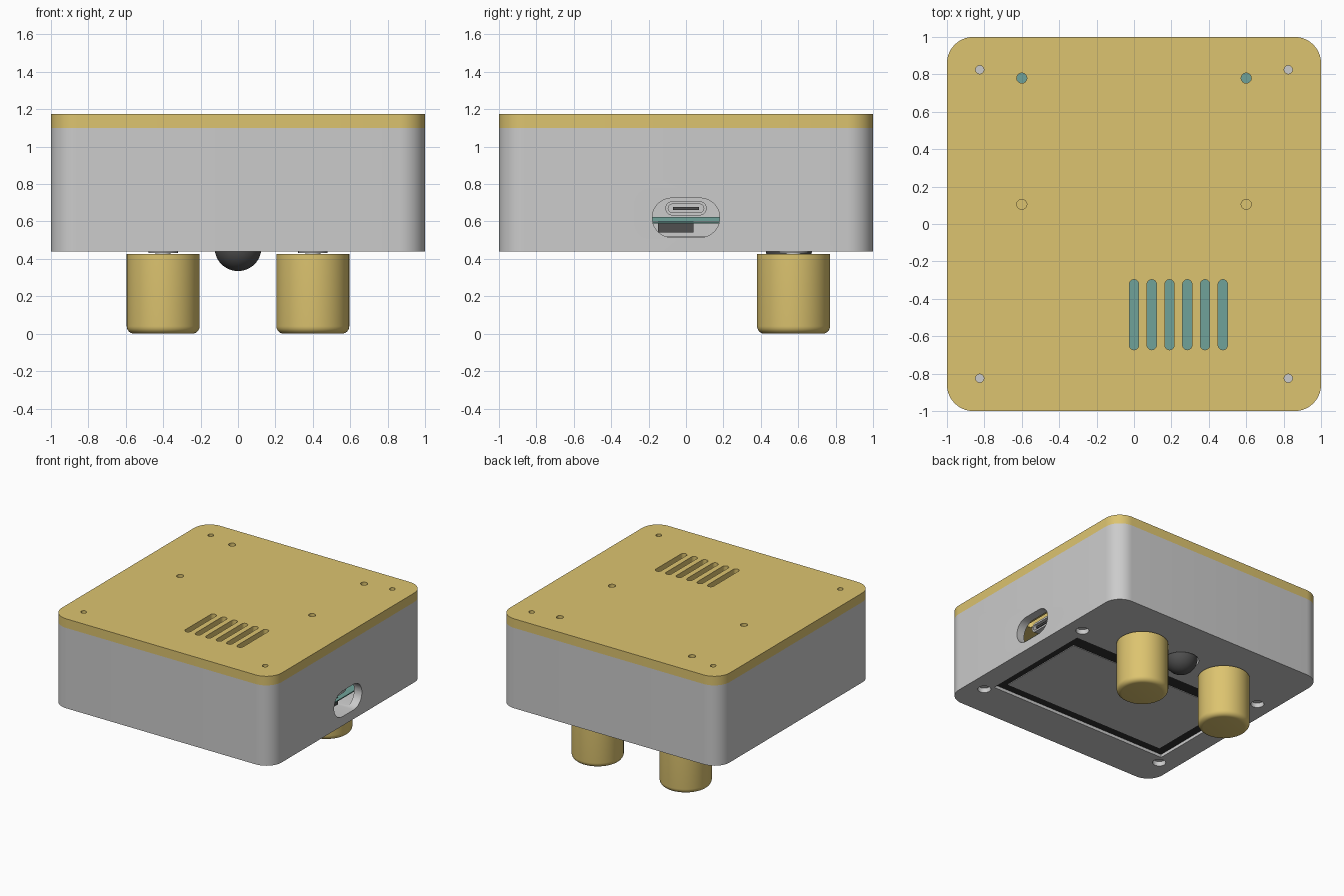
import bpy, bmesh, math

if "Cube" in bpy.data.objects:
    bpy.data.objects.remove(bpy.data.objects["Cube"])

def material(name, col):
    m = bpy.data.materials.new(name)
    m.diffuse_color = (*col, 1)
    m.use_nodes = True
    m.node_tree.nodes["Principled BSDF"].inputs["Base Color"].default_value = m.diffuse_color
    return m

YELLOW = material("yellow", (0.72, 0.55, 0.16))
BLACK = material("black", (0.03, 0.03, 0.03))
DARK = material("dark_grey", (0.08, 0.08, 0.08))
TEAL = material("teal", (0.16, 0.36, 0.32))

def finish(name, bm, mat):
    bmesh.ops.recalc_face_normals(bm, faces=bm.faces)
    me = bpy.data.meshes.new(name)
    bm.to_mesh(me)
    bm.free()
    ob = bpy.data.objects.new(name, me)
    bpy.context.collection.objects.link(ob)
    if mat:
        me.materials.append(mat)
    return ob

def prism(name, w, d, r, lo, hi, u=0, v=0, mat=None, axis='Z', seg=10):
    """Rounded rectangle extruded along z (or along x, with u=y and v=z)."""
    pts = []
    for i, (sx, sy) in enumerate([(1, 1), (-1, 1), (-1, -1), (1, -1)]):
        cx, cy = u + sx * (w / 2 - r), v + sy * (d / 2 - r)
        steps = seg + 1 if r > 0 else 1
        for k in range(steps):
            a = math.pi / 2 * (i + k / seg)
            pts.append((cx + r * math.cos(a), cy + r * math.sin(a)))
    bm = bmesh.new()
    place = (lambda p, h: (h, *p)) if axis == 'X' else (lambda p, h: (*p, h))
    a = [bm.verts.new(place(p, lo)) for p in pts]
    b = [bm.verts.new(place(p, hi)) for p in pts]
    bm.faces.new(a[::-1])
    bm.faces.new(b)
    for i in range(len(pts)):
        j = (i + 1) % len(pts)
        bm.faces.new((a[i], a[j], b[j], b[i]))
    bmesh.ops.remove_doubles(bm, verts=bm.verts, dist=1e-5)
    return finish(name, bm, mat)

def lathe(name, profile, x, y, mat=None, seg=48):
    """Closed solid of revolution from (radius, z) points."""
    bm = bmesh.new()
    rings = [[bm.verts.new((x + r * math.cos(2 * math.pi * k / seg),
                            y + r * math.sin(2 * math.pi * k / seg), z))
              for k in range(seg)] for r, z in profile]
    for a, b in zip(rings, rings[1:]):
        for k in range(seg):
            j = (k + 1) % seg
            bm.faces.new((a[k], a[j], b[j], b[k]))
    bm.faces.new(rings[0][::-1])
    bm.faces.new(rings[-1])
    return finish(name, bm, mat)

def rod(name, r, lo, hi, x, y, mat=None):
    return lathe(name, [(r, lo), (r, hi)], x, y, mat, 32)

def cut(ob, cutters):
    bpy.context.view_layer.objects.active = ob
    for c in cutters:
        c.hide_render = True
        m = ob.modifiers.new("cut", 'BOOLEAN')
        m.operation, m.solver, m.object = 'DIFFERENCE', 'EXACT', c
        bpy.ops.object.modifier_apply(modifier=m.name)
        bpy.data.objects.remove(c)

corners = [(sx * 0.825, sy * 0.825) for sx in (-1, 1) for sy in (-1, 1)]
screen_mounts = [(s * 0.86, y) for s in (-1, 1) for y in (-0.73, 0.42)]
KNOB_Y = 0.575

# Case: hollow box with screen window, port, screw and control openings
case = prism("case", 2, 2, 0.14, 0.44, 1.10)
cut(case, [prism("c", 1.86, 1.86, 0.08, 0.52, 1.3),
           prism("c", 1.64, 0.97, 0, 0.3, 0.6, 0, -0.175),
           prism("c", 0.36, 0.21, 0.104, 0.8, 1.2, 0, 0.62, axis='X'),
           rod("c", 0.135, 0.3, 0.6, 0, 0.55)]
    + [rod("c", 0.09, 0.3, 0.6, s * 0.4, KNOB_Y) for s in (-1, 1)]
    + [rod("c", 0.05, 0.3, 0.6, x, y) for x, y in screen_mounts])

# Lid with vents, screw holes and board mounting holes
lid = prism("lid", 2, 2, 0.14, 1.10, 1.175, mat=YELLOW)
cut(lid, [prism("c", 0.05, 0.375, 0.0249, 1, 1.3, i * 0.095, -0.485) for i in range(6)]
    + [rod("c", 0.022, 1, 1.3, x, y) for x, y in corners]
    + [rod("c", 0.027, 1, 1.3, s * 0.6, 0.78) for s in (-1, 1)]
    + [rod("c", 0.027, 1.13, 1.3, s * 0.6, 0.105) for s in (-1, 1)])

# Corner posts that take the lid screws
for x, y in corners:
    rod("lid_post", 0.08, 0.52, 1.10, x, y)

# Screen and its fixing screws
prism("screen_bezel", 1.66, 0.99, 0, 0.465, 0.51, 0, -0.175, BLACK)
prism("screen_panel", 1.49, 0.77, 0, 0.46, 0.5, 0, -0.205)
for x, y in screen_mounts:
    rod("screen_screw", 0.045, 0.475, 0.53, x, y)

# Circuit board with charging port
prism("circuit_board", 1.5, 1.74, 0.02, 0.60, 0.625, 0, 0, TEAL)
port = prism("charging_port", 0.22, 0.075, 0.037, 0.6, 0.91, 0, 0.67, axis='X')
cut(port, [prism("c", 0.19, 0.045, 0.022, 0.7, 1, 0, 0.67, axis='X')])
prism("port_tongue", 0.14, 0.015, 0, 0.65, 0.9, 0, 0.67, DARK, axis='X')
prism("port_board", 0.5, 0.6, 0, 0.59, 0.598, 0.66, 0, TEAL)
prism("connector_block", 0.19, 0.06, 0, 0.55, 0.88, -0.055, 0.57, DARK, axis='X')

# Control knobs on stepped shafts
arc = [(0.155 + 0.04 * math.sin(t), 0.04 - 0.04 * math.cos(t))
       for t in (math.pi / 2 * k / 6 for k in range(7))]
for s in (-1, 1):
    lathe("knob", arc + [(0.195, 0.425)], s * 0.4, KNOB_Y, YELLOW, 64)
    rod("knob_shaft", 0.04, 0.4, 0.46, s * 0.4, KNOB_Y)
    rod("shaft_bushing", 0.078, 0.432, 0.6, s * 0.4, KNOB_Y)

# Sensor dome between the knobs
dome = [(max(0.002, 0.125 * math.sin(t)), 0.46 - 0.125 * math.cos(t))
        for t in (math.pi / 2 * k / 14 for k in range(15))]
lathe("sensor_dome", dome + [(0.125, 0.6)], 0, 0.55, DARK)

bpy.ops.object.select_all(action='DESELECT')
for ob in bpy.context.scene.objects:
    ob.select_set(True)
    bpy.context.view_layer.objects.active = ob
bpy.ops.object.shade_smooth_by_angle(angle=math.radians(35))
